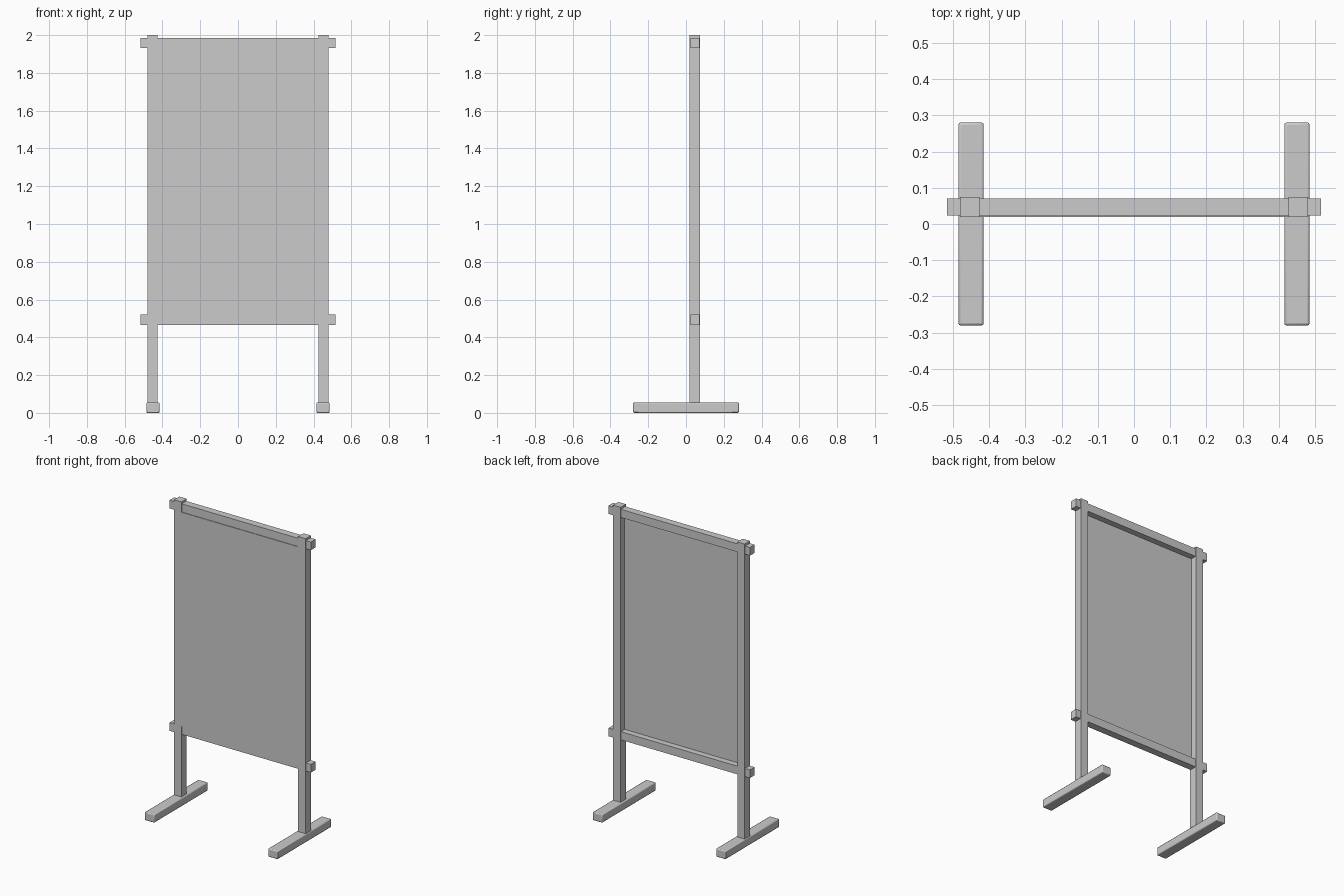
import bpy

cube = bpy.data.objects.get("Cube")
if cube:
    bpy.data.objects.remove(cube, do_unlink=True)

# One plain grey for the whole stand
grey = bpy.data.materials.new("plain grey")
grey.use_nodes = True
colour = (0.6, 0.6, 0.6, 1)
grey.diffuse_color = colour
grey.node_tree.nodes["Principled BSDF"].inputs["Base Color"].default_value = colour


def box(name, low, high, bevel=0):
    """Axis-aligned box between two corners, with optional soft edges."""
    centre = [(a + b) / 2 for a, b in zip(low, high)]
    bpy.ops.mesh.primitive_cube_add(size=1, location=centre)
    obj = bpy.context.object
    obj.name = name
    obj.scale = [b - a for a, b in zip(low, high)]
    bpy.ops.object.transform_apply(location=False, rotation=False, scale=True)
    obj.data.materials.append(grey)
    if bevel:
        mod = obj.modifiers.new("soft edges", "BEVEL")
        mod.width = bevel
        mod.segments = 2
        bpy.ops.object.shade_smooth_by_angle()
    return obj


POST_X, POST_HALF = 0.453, 0.027
FRONT, BACK = 0.019, 0.074

# Feet and upright posts on each side
for side, sign in (("left", 1), ("right", -1)):
    foot_x, post_x = sign * 0.45, sign * POST_X
    box(side + "_foot", (foot_x - 0.035, -0.28, 0), (foot_x + 0.035, 0.28, 0.055), 0.006)
    box(side + "_post", (post_x - POST_HALF, FRONT, 0.05), (post_x + POST_HALF, BACK, 2))

# Cross rails that pass through the posts and stick out at both ends
for name, z in (("lower_rail", 0.466), ("upper_rail", 1.932)):
    box(name, (-0.516, 0.023, z), (0.516, 0.071, z + 0.054))

# Thin board filling the frame, level with the front of the posts
inner = POST_X - POST_HALF
box("board", (-inner, FRONT, 0.52), (inner, FRONT + 0.012, 1.932))
